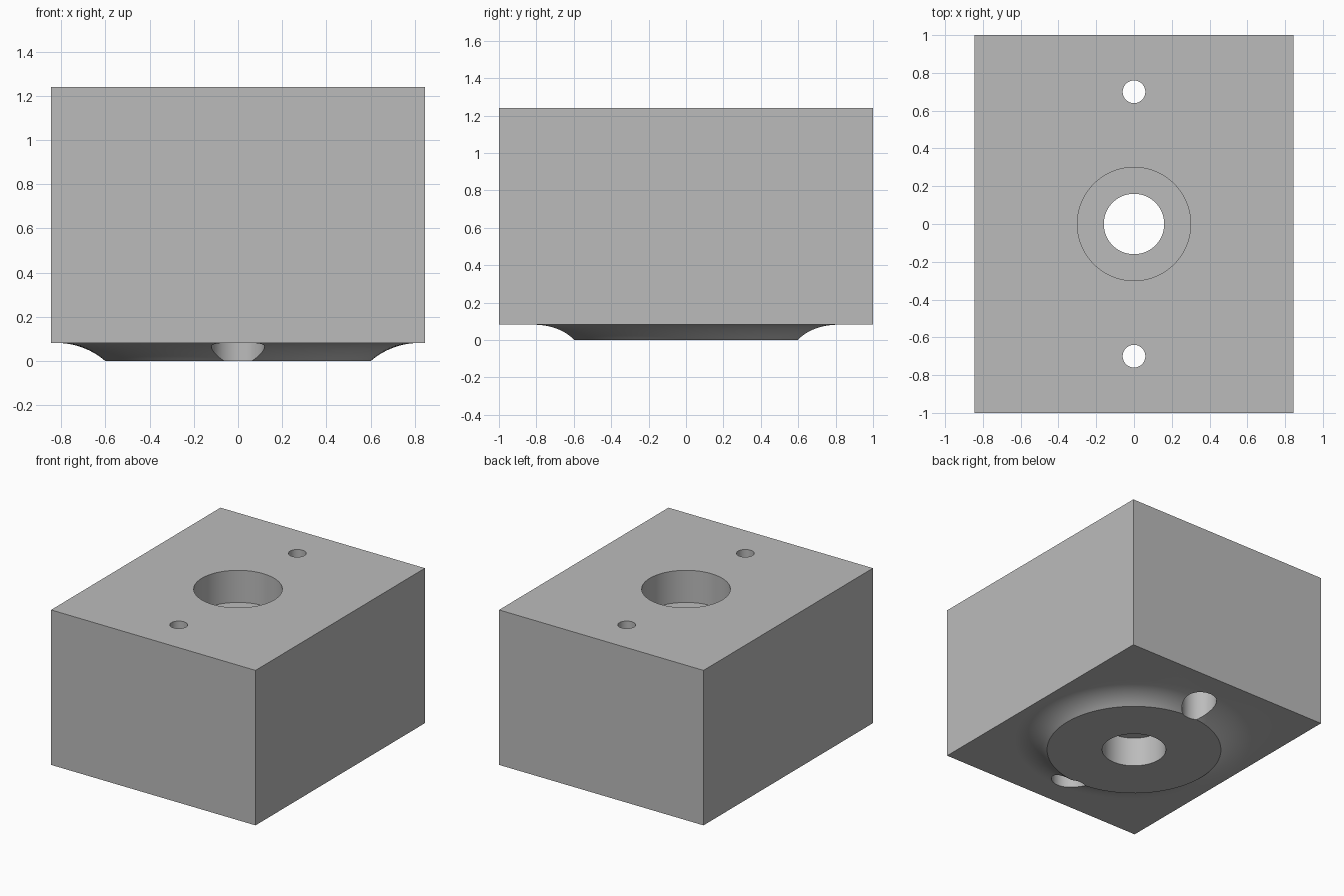
import bpy, bmesh, math

if "Cube" in bpy.data.objects:
    bpy.data.objects.remove(bpy.data.objects["Cube"])

SEG = 96
HALF_X, HALF_Y = 0.845, 1.0
BASE_Z, TOP_Z = 0.082, 1.24


def make_object(name, bm):
    bmesh.ops.recalc_face_normals(bm, faces=bm.faces)
    mesh = bpy.data.meshes.new(name)
    bm.to_mesh(mesh)
    bm.free()
    obj = bpy.data.objects.new(name, mesh)
    bpy.context.collection.objects.link(obj)
    return obj


def lathe(name, profile, y=0.0, seg=SEG):
    """Closed solid turned around a vertical axis from (radius, z) points."""
    bm = bmesh.new()
    rings = [[bm.verts.new((r * math.cos(2 * math.pi * i / seg),
                            y + r * math.sin(2 * math.pi * i / seg), z))
              for i in range(seg)] for r, z in profile]
    for a, b in zip(rings, rings[1:]):
        for i in range(seg):
            j = (i + 1) % seg
            bm.faces.new((a[i], a[j], b[j], b[i]))
    bm.faces.new(rings[0][::-1])
    bm.faces.new(rings[-1])
    return make_object(name, bm)


def boolean(target, tool, operation):
    mod = target.modifiers.new(tool.name, 'BOOLEAN')
    mod.operation = operation
    mod.solver = 'EXACT'
    mod.object = tool
    bpy.context.view_layer.objects.active = target
    bpy.ops.object.modifier_apply(modifier=mod.name)
    bpy.data.objects.remove(tool)


# Main block
bm = bmesh.new()
bmesh.ops.create_cube(bm, size=1)
for v in bm.verts:
    v.co = (v.co.x * 2 * HALF_X, v.co.y * 2 * HALF_Y,
            BASE_Z if v.co.z < 0 else TOP_Z)
block = make_object("mounting_block", bm)

# Round boss underneath, flaring into the block with a concave fillet
rim, flare = 0.60, 0.82
run = flare - rim
radius = (run ** 2 + BASE_Z ** 2) / (2 * BASE_Z)
sweep = math.asin(run / radius)
profile = []
for k in range(13):
    a = sweep * (1 - k / 12)
    profile.append((flare - radius * math.sin(a),
                    BASE_Z - radius * (1 - math.cos(a))))
profile.append((flare, 0.3))
boolean(block, lathe("boss", profile), 'UNION')

# Central stepped bore: wide at the top, medium at the bottom
boolean(block, lathe("centre_bore", [(0.22, -0.1), (0.22, 0.22), (0.16, 0.22),
                                     (0.16, 1.0), (0.30, 1.0), (0.30, 1.4)]),
        'DIFFERENCE')

# Two counterbored screw holes
for side in (-1, 1):
    boolean(block, lathe("screw_hole", [(0.12, -0.1), (0.12, 0.35),
                                        (0.06, 0.35), (0.06, 1.4)],
                         y=0.70 * side, seg=48), 'DIFFERENCE')

# Plain grey finish
grey = bpy.data.materials.new("grey")
grey.diffuse_color = (0.5, 0.5, 0.5, 1)
grey.use_nodes = True
grey.node_tree.nodes["Principled BSDF"].inputs["Base Color"].default_value = grey.diffuse_color
block.data.materials.clear()
block.data.materials.append(grey)
for p in block.data.polygons:
    p.material_index = 0

bpy.ops.object.select_all(action='DESELECT')
block.select_set(True)
bpy.context.view_layer.objects.active = block
bpy.ops.object.shade_smooth_by_angle(angle=math.radians(30))
